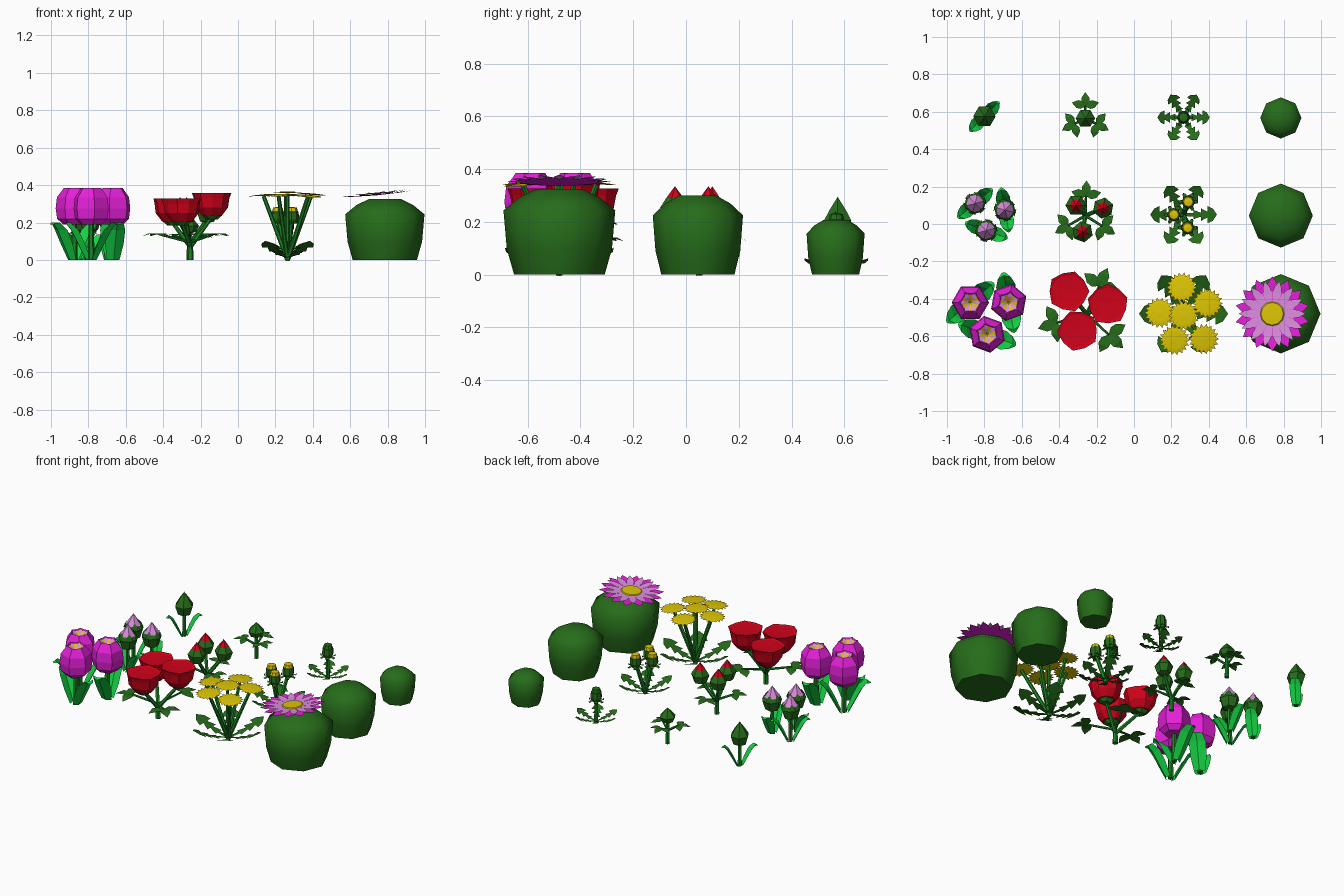
import bpy, bmesh, math
from mathutils import Vector, Matrix

if "Cube" in bpy.data.objects:
    bpy.data.objects.remove(bpy.data.objects["Cube"])

def lin(*c):
    return [((v / 255 + .055) / 1.055) ** 2.4 if v > 10 else v / 3294 for v in c] + [1]

def material(name, *c):
    m = bpy.data.materials.new(name)
    m.diffuse_color = lin(*c)
    m.use_nodes = True
    m.node_tree.nodes["Principled BSDF"].inputs["Base Color"].default_value = m.diffuse_color
    return m

GREEN = material("leaf green", 38, 108, 26)
BRIGHT = material("bright green", 20, 212, 68)
STEM = material("stem green", 28, 132, 36)
MAGENTA = material("magenta", 230, 32, 218)
MAUVE = material("pale mauve", 222, 142, 224)
RED = material("red", 208, 2, 26)
YELLOW = material("yellow", 222, 198, 4)

def make(name, verts, faces, mats, idx=None, smooth=False):
    me = bpy.data.meshes.new(name)
    me.from_pydata([tuple(v) for v in verts], [], faces)
    for m in mats:
        me.materials.append(m)
    for i, p in enumerate(me.polygons):
        p.material_index = idx[i] if idx else 0
        p.use_smooth = smooth
    bm = bmesh.new()
    bm.from_mesh(me)
    bmesh.ops.remove_doubles(bm, verts=bm.verts, dist=1e-5)
    bmesh.ops.recalc_face_normals(bm, faces=bm.faces)
    bm.to_mesh(me)
    bm.free()
    ob = bpy.data.objects.new(name, me)
    bpy.context.collection.objects.link(ob)
    return ob

def polar(c, r, deg, z=0):
    a = math.radians(deg)
    return Vector((c[0] + r * math.cos(a), c[1] + r * math.sin(a), z))

def lathe(name, loc, prof, n, mats, seg=None, turn=0, axis=(0, 0, 1), smooth=False):
    """Profile points are (radius, height[, factor on every other vertex])."""
    M = Matrix.Translation(loc) @ Vector((0, 0, 1)).rotation_difference(Vector(axis)).to_matrix().to_4x4()
    verts, faces, idx = [], [], []
    for p in prof:
        for i in range(n):
            f = p[2] if len(p) > 2 and i % 2 else 1
            verts.append(M @ polar((0, 0), max(p[0], 1e-7) * f, turn + 360 * i / n, p[1]))
    for k in range(len(prof) - 1):
        for i in range(n):
            j = (i + 1) % n
            faces.append((k * n + i, k * n + j, k * n + n + j, k * n + n + i))
            idx.append(seg[k] if seg else 0)
    return make(name, verts, faces, mats, idx, smooth)

def stem(name, a, b, r=.014):
    d = Vector(b) - Vector(a)
    lathe(name, a, [(0, 0), (r, 0), (r * .8, d.length), (0, d.length)], 6, [STEM], axis=d)

def blade(name, base, deg, path, mats, fold=0, scale=1, count=1):
    """Leaf or petal: path points are (reach, height, half width); edges drawn in by fold."""
    verts, faces = [], []
    n = len(path)
    for c in range(count):
        a = math.radians(deg + 360 * c / count)
        u, v = Vector((math.cos(a), math.sin(a), 0)), Vector((-math.sin(a), math.cos(a), 0))
        o = len(verts)
        for r, z, w in path:
            for s in (-1, 0, 1):
                verts.append(Vector(base) + scale * (u * (r - fold * abs(s) * w)
                             + v * s * max(w, 1e-4) + Vector((0, 0, z))))
        for k in range(n - 1):
            for s in (0, 1):
                i = o + k * 3 + s
                faces.append((i, i + 1, i + 4, i + 3))
    return make(name, verts, faces, mats)

# ---------- tulips ----------
def tulip_leaves(name, c, deg, s):
    path = [(.03, 0, .034), (.075, .085, .05), (.115, .16, .052), (.148, .2, .036), (.165, .19, .012)]
    blade(name, (c[0], c[1], 0), deg, path, [BRIGHT], .45, s, 2)

def bud(name, loc, r, h, tip_mat=None, turn=0, bare=.68):
    """Pointed bud; the tip above the bare fraction of its height is coloured."""
    mats = [GREEN, tip_mat or GREEN]
    lathe(name, loc, [(0, 0), (r * .7, .01), (r, h * .42), (r * (1 - bare) * 1.85, h * bare), (0, h)], 6,
          mats, [0, 0, 0, 1], turn)

c = (-.8, .575)
stem("small_tulip_stem", (*c, 0), (*c, .16))
tulip_leaves("small_tulip_leaves", c, 45, .68)
bud("small_tulip_bud", (*c, .14), .06, .155)

for i, p in enumerate([(-.85, .11), (-.69, .075), (-.79, -.035)]):
    stem(f"medium_tulip_stem_{i}", (*p, 0), (*p, .18))
    tulip_leaves(f"medium_tulip_leaves_{i}", p, (220, 100, 340)[i], .74)
    bud(f"medium_tulip_bud_{i}", (*p, .15), .061, .165, MAUVE, 15 + 30 * i, .56)
    blade(f"medium_tulip_sepals_{i}", (*p, .15), 15 + 30 * i, [(.058, .07, .022), (.051, .095, .014),
          (.04, .115, 0)], [GREEN], 0, 1, 6)

for i, p in enumerate([(-.875, -.42), (-.67, -.42), (-.785, -.59)]):
    stem(f"large_tulip_stem_{i}", (*p, 0), (*p, .21), .018)
    tulip_leaves(f"large_tulip_leaves_{i}", p, (220, 100, 340)[i], 1)
    lathe(f"large_tulip_flower_{i}", (*p, .19),
          [(0, 0), (.06, 0), (.092, .03), (.1, .085), (.093, .145), (.056, .195), (.05, .185), (0, .15)],
          6, [MAGENTA, YELLOW], [0, 0, 0, 0, 0, 0, 1], 20 * i)
    blade(f"large_tulip_inner_petals_{i}", (*p, .19), 20 * i, [(.012, .166, .003), (.03, .18, .009), (.05, .19, .013),
          (.06, .195, .004)], [MAUVE], 0, 1, 6)

# ---------- roses ----------
def rose_leaves(name, c, dirs, reach, z, s):
    leaflet = [(0, 0, .002), (.022, .004, .021), (.045, .004, .021), (.075, -.006, 0)]
    for i, d in enumerate(dirs):
        hub = polar(c, reach, d, z)
        stem(f"{name}_stalk_{i}", (*c, z * .7), hub, .008)
        for k in (-75, 0, 75):
            blade(f"{name}_{i}_{k}", hub, d + k, leaflet, [GREEN], 0, s)

c = (-.26, .565)
stem("small_rose_stem", (*c, 0), (*c, .16))
rose_leaves("small_rose_leaf", c, (90, 207, 333), .065, .125, 1)
bud("small_rose_bud", (*c, .14), .052, .1)

c = (-.26, .045)
rose_leaves("medium_rose_leaf", c, (88, 210, 328), .105, .135, 1.1)
stem("medium_rose_trunk", (*c, 0), (*c, .09), .016)
for i, p in enumerate([(-.31, .1), (-.165, .085), (-.275, -.042)]):
    stem(f"medium_rose_stem_{i}", (*c, .08), (*p, .22), .012)
    bud(f"medium_rose_bud_{i}", (*p, .195), .057, .14, RED, 20 * i, .68)

c = (-.255, -.48)
rose_leaves("large_rose_leaf", c, (65, 197, 317), .165, .135, 1.4)
stem("large_rose_trunk", (*c, 0), (*c, .08), .018)
for i, (x, y, z) in enumerate([(-.35, -.36, .2), (-.14, -.43, .23), (-.3, -.57, .2)]):
    stem(f"large_rose_stem_{i}", (*c, .07), (x, y, z), .013)
    lathe(f"large_rose_calyx_{i}", (x, y, z - .015), [(0, 0), (.03, 0), (.056, .025), (0, .025)], 6, [GREEN])
    lathe(f"large_rose_flower_{i}", (x, y, z),
          [(0, 0), (.055, .005), (.09, .05), (.1, .1, .96), (.111, .127, .91), (.09, .122), (0, .118)],
          10, [RED], turn=20 * i)

# ---------- dandelions ----------
def toothed_leaves(name, c, reach, rise, turn=0):
    teeth = [(.05, .05), (.32, .06), (.3, .15), (.5, .07), (.56, .09), (.52, .21), (.7, .1),
             (.8, .1), (.72, .28), (.88, .2), (1, 0)]
    path = [(t * reach, .012 + rise * t ** 1.5, w * (.03 + reach * .75)) for t, w in teeth]
    blade(name, (*c, 0), turn, path, [GREEN], 0, 1, 6)

def button_bud(name, loc, r, top):
    lathe(name, loc, [(0, 0), (r * .7, 0), (r, .025), (r * .95, .062), (r * .84, .064), (r * .7, .085), (0, .088)],
          8, [GREEN, top], [0, 0, 0, 0, 1, 1])
    blade(name + "_bracts", loc, 0, [(r * .8, .01, .012), (r * 1.35, .0, .008), (r * 1.5, .012, 0)],
          [GREEN], 0, 1, 6)

c = (.265, .57)
toothed_leaves("small_dandelion_leaves", c, .14, .05)
stem("small_dandelion_stem", (*c, 0), (*c, .17))
button_bud("small_dandelion_bud", (*c, .145), .035, GREEN)

c = (.265, .05)
toothed_leaves("medium_dandelion_leaves", c, .178, .07)
for i, p in enumerate([(.29, .118), (.213, .05), (.287, -.02)]):
    stem(f"medium_dandelion_stem_{i}", (*c, 0), (*p, .22))
    button_bud(f"medium_dandelion_bud_{i}", (*p, .195), .036, YELLOW)

c = (.265, -.48)
toothed_leaves("large_dandelion_leaves", c, .238, .09)
heads = [(.255, -.34), (.393, -.425), (.137, -.475), (.265, -.49), (.373, -.615), (.217, -.62)]
for i, p in enumerate(heads):
    z = (.345, .35, .345, .36, .34, .345)[i]
    stem(f"large_dandelion_stem_{i}", (*c, 0), (*p, z - .004), .013)
    ax = ((p[0] - c[0]) * .6, (p[1] - c[1]) * .6, 1)
    lathe(f"large_dandelion_flower_{i}", (*p, z), [(0, -.003), (.082, .001, .78), (.05, .004), (0, .006)],
          36, [YELLOW], axis=ax)

# ---------- cacti ----------
for name, y, r, h in (("small", .567, .11, .208), ("medium", .045, .171, .3), ("large", -.48, .212, .325)):
    ob = lathe(f"{name}_cactus", (.785, y, 0),
               [(0, 0), (r * .81, 0), (r * .94, h * .3), (r, h * .75), (r * .72, h * .9), (r * .41, h), (0, h)],
               8, [GREEN], smooth=True)
    ob.select_set(True)
    bpy.context.view_layer.objects.active = ob
    bpy.ops.object.shade_smooth_by_angle(angle=math.radians(75))
    ob.select_set(False)

# cactus flower: two petal layers and a disc, leaning a little to the left
lean = Matrix.Translation((.74, -.48, .345)) @ Matrix.Rotation(-.09, 4, 'Y')
outer = [(0, 0, .004), (.13, .004, .032), (.165, .007, .024), (.2, .01, 0)]
inner = [(0, 0, .002), (.11, .005, .024), (.145, .008, .019), (.18, .012, 0)]
parts = [blade("cactus_outer_petals", (0, 0, 0), 12.86, outer, [MAGENTA], 0, 1, 14),
         blade("cactus_inner_petals", (0, 0, .006), 0, inner, [MAUVE], 0, 1, 14),
         lathe("cactus_flower_centre", (0, 0, .007), [(0, 0), (.066, .001), (.06, .007), (0, .008)], 12, [YELLOW])]
for p in parts:
    p.matrix_world = lean
